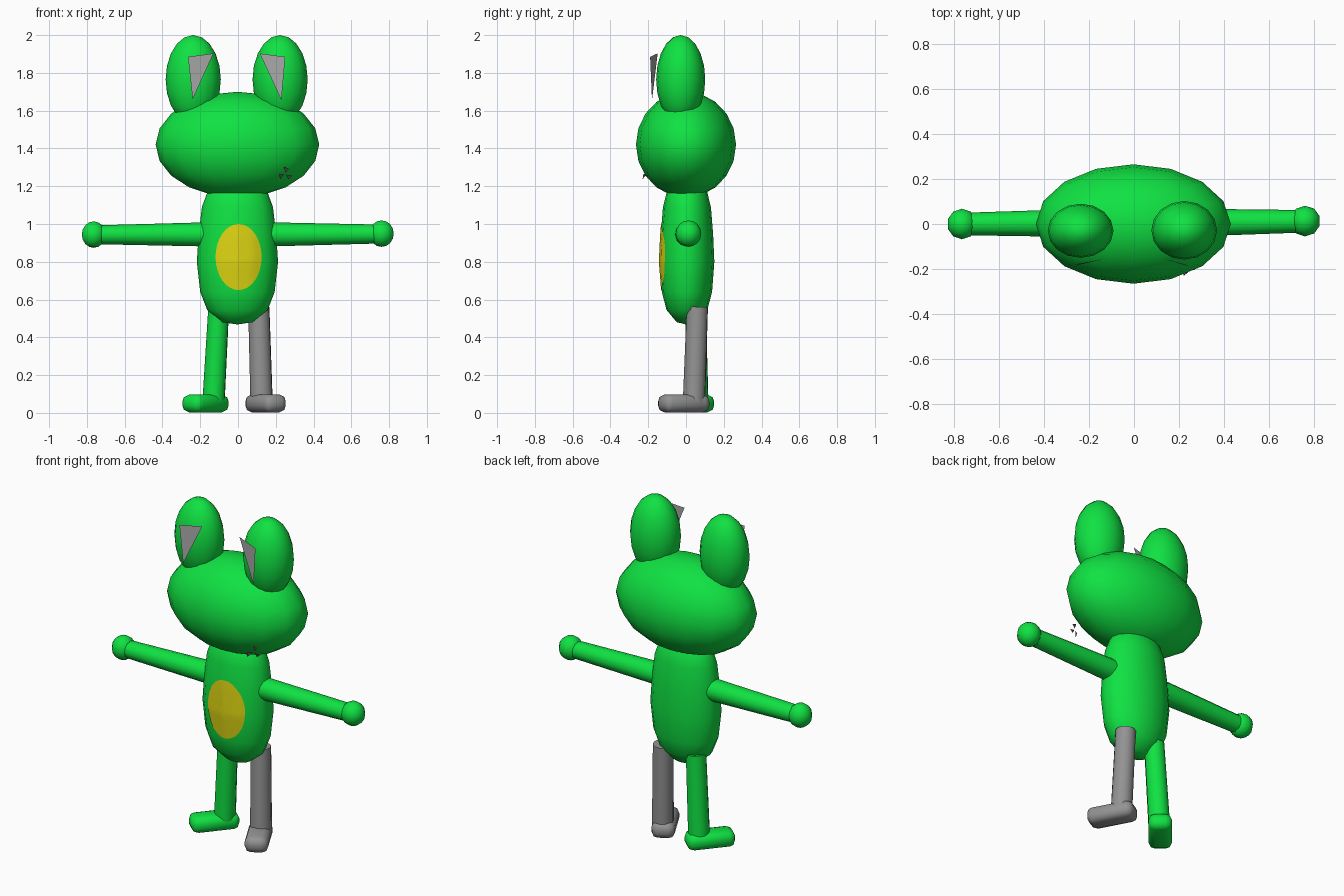
import bpy, bmesh, math
from mathutils import Vector, Matrix
from mathutils.bvhtree import BVHTree

if "Cube" in bpy.data.objects:
    bpy.data.objects.remove(bpy.data.objects["Cube"])


def material(name, rgb):
    m = bpy.data.materials.new(name)
    m.diffuse_color = (*rgb, 1)
    m.use_nodes = True
    m.node_tree.nodes["Principled BSDF"].inputs["Base Color"].default_value = m.diffuse_color
    return m


GREEN = material("bright green", (0.005, 0.76, 0.055))
YELLOW = material("yellow", (0.72, 0.66, 0.006))
GREY = material("leg grey", (0.29, 0.29, 0.29))
LIGHT = material("ear grey", (0.40, 0.40, 0.40))
DARK = material("dark plum", (0.07, 0.04, 0.06))


def finish(name, bm, mat, angle=60):
    bmesh.ops.recalc_face_normals(bm, faces=bm.faces)
    mesh = bpy.data.meshes.new(name)
    bm.to_mesh(mesh)
    bm.free()
    mesh.materials.append(mat)
    ob = bpy.data.objects.new(name, mesh)
    bpy.context.collection.objects.link(ob)
    bpy.ops.object.select_all(action='DESELECT')
    ob.select_set(True)
    bpy.context.view_layer.objects.active = ob
    bpy.ops.object.shade_smooth_by_angle(angle=math.radians(angle))
    return ob


def ellipsoid(name, centre, radii, mat, seg=16, rings=10):
    bm = bmesh.new()
    bmesh.ops.create_uvsphere(bm, u_segments=seg, v_segments=rings, radius=1)
    bmesh.ops.transform(bm, verts=bm.verts,
                        matrix=Matrix.Translation(centre) @ Matrix.Diagonal((*radii, 1)))
    return finish(name, bm, mat)


def limb(name, a, b, ra, rb, mat):
    a, b = Vector(a), Vector(b)
    turn = (b - a).to_track_quat('Z', 'Y').to_matrix().to_4x4()
    bm = bmesh.new()
    bmesh.ops.create_cone(bm, cap_ends=True, segments=12, radius1=ra, radius2=rb,
                          depth=(b - a).length)
    bmesh.ops.transform(bm, verts=bm.verts, matrix=Matrix.Translation((a + b) / 2) @ turn)
    return finish(name, bm, mat)


def foot(name, centre, yaw, mat):
    bm = bmesh.new()
    bmesh.ops.create_cube(bm, size=1)
    bmesh.ops.scale(bm, vec=(0.13, 0.27, 0.095), verts=bm.verts)
    bmesh.ops.bevel(bm, geom=bm.edges[:], offset=0.036, segments=2, profile=0.5,
                    affect='EDGES')
    bmesh.ops.transform(bm, verts=bm.verts, matrix=Matrix.Translation(centre)
                        @ Matrix.Rotation(math.radians(yaw), 4, 'Z'))
    return finish(name, bm, mat)


def triangles(name, tris, mat):
    bm = bmesh.new()
    for t in tris:
        bm.faces.new([bm.verts.new(p) for p in t])
    return finish(name, bm, mat)


# Head and ears
ellipsoid("head", (-0.003, 0, 1.42), (0.433, 0.265, 0.28), GREEN)
ellipsoid("left_ear", (-0.237, -0.03, 1.765), (0.146, 0.12, 0.235), GREEN)
ellipsoid("right_ear", (0.223, -0.028, 1.765), (0.146, 0.13, 0.235), GREEN)

# Inner ear flaps
triangles("left_inner_ear", [((-0.265, -0.18, 1.885), (-0.13, -0.155, 1.903),
                              (-0.24, -0.18, 1.66))], LIGHT)
triangles("right_inner_ear", [((0.25, -0.19, 1.885), (0.115, -0.15, 1.903),
                               (0.23, -0.18, 1.655))], LIGHT)

# Small three-pointed mark low on the face
mark = []
c = Vector((0.25, -0.205, 1.265))
for ang in (80, 205, 325):
    d = Vector((math.cos(math.radians(ang)), 0.5 * math.cos(math.radians(ang)),
                math.sin(math.radians(ang))))
    d.y -= 0.55 * d.z * -1 if d.z < 0 else 0
    s = Vector((-d.z, 0, d.x)) * 0.013
    mark.append((c + d * 0.006, c + d * 0.036 + s, c + d * 0.03 - s))
triangles("face_mark", mark, DARK)

# Body turned from a profile and flattened front to back
profile = [(0.08, 0.48), (0.16, 0.545), (0.197, 0.64), (0.215, 0.80), (0.205, 0.95),
           (0.188, 1.09), (0.155, 1.18), (0.08, 1.235)]
bm = bmesh.new()
loops = []
for r, z in profile:
    ring = []
    for i in range(16):
        a = math.tau * i / 16
        ring.append(bm.verts.new((r * math.cos(a) - 0.003,
                                  r * 0.675 * math.sin(a) + 0.005, z)))
    loops.append(ring)
for lo, hi in zip(loops, loops[1:]):
    for i in range(16):
        j = (i + 1) % 16
        bm.faces.new((lo[i], lo[j], hi[j], hi[i]))
for ring, z in ((loops[0], 0.468), (loops[-1], 1.25)):
    tip = bm.verts.new((-0.003, 0.005, z))
    for i in range(16):
        bm.faces.new((ring[i], ring[(i + 1) % 16], tip))
tree = BVHTree.FromBMesh(bm)
finish("body", bm, GREEN)

# Belly patch laid onto the front of the body
bm = bmesh.new()


def on_body(t, a):
    x, z = 0.003 + 0.122 * t * math.cos(a), 0.825 + 0.175 * t * math.sin(a)
    hit = tree.ray_cast(Vector((x, -1, z)), Vector((0, 1, 0)))[0]
    return bm.verts.new((x, hit.y - 0.004, z))


mid = on_body(0, 0)
rings = [[on_body(k / 5, math.tau * i / 32) for i in range(32)] for k in range(1, 6)]
for i in range(32):
    j = (i + 1) % 32
    bm.faces.new((mid, rings[0][i], rings[0][j]))
    for inner, outer in zip(rings, rings[1:]):
        bm.faces.new((inner[i], outer[i], outer[j], inner[j]))
finish("belly_patch", bm, YELLOW)

# Arms and hands
limb("left_arm", (-0.16, 0.005, 0.945), (-0.75, 0.0, 0.943), 0.064, 0.05, GREEN)
limb("right_arm", (0.16, 0.005, 0.945), (0.75, 0.012, 0.947), 0.064, 0.05, GREEN)
ellipsoid("left_hand", (-0.764, 0.0, 0.944), (0.066, 0.068, 0.07), GREEN, 10, 8)
ellipsoid("right_hand", (0.76, 0.013, 0.949), (0.068, 0.068, 0.07), GREEN, 10, 8)

# Legs and feet
limb("left_leg", (-0.13, 0.06, 0.05), (-0.102, 0.05, 0.56), 0.06, 0.056, GREEN)
limb("right_leg", (0.125, 0.042, 0.05), (0.11, 0.06, 0.56), 0.06, 0.057, GREY)
foot("left_foot", (-0.172, 0.018, 0.05), -40, GREEN)
foot("right_foot", (0.146, -0.012, 0.05), 28, GREY)
